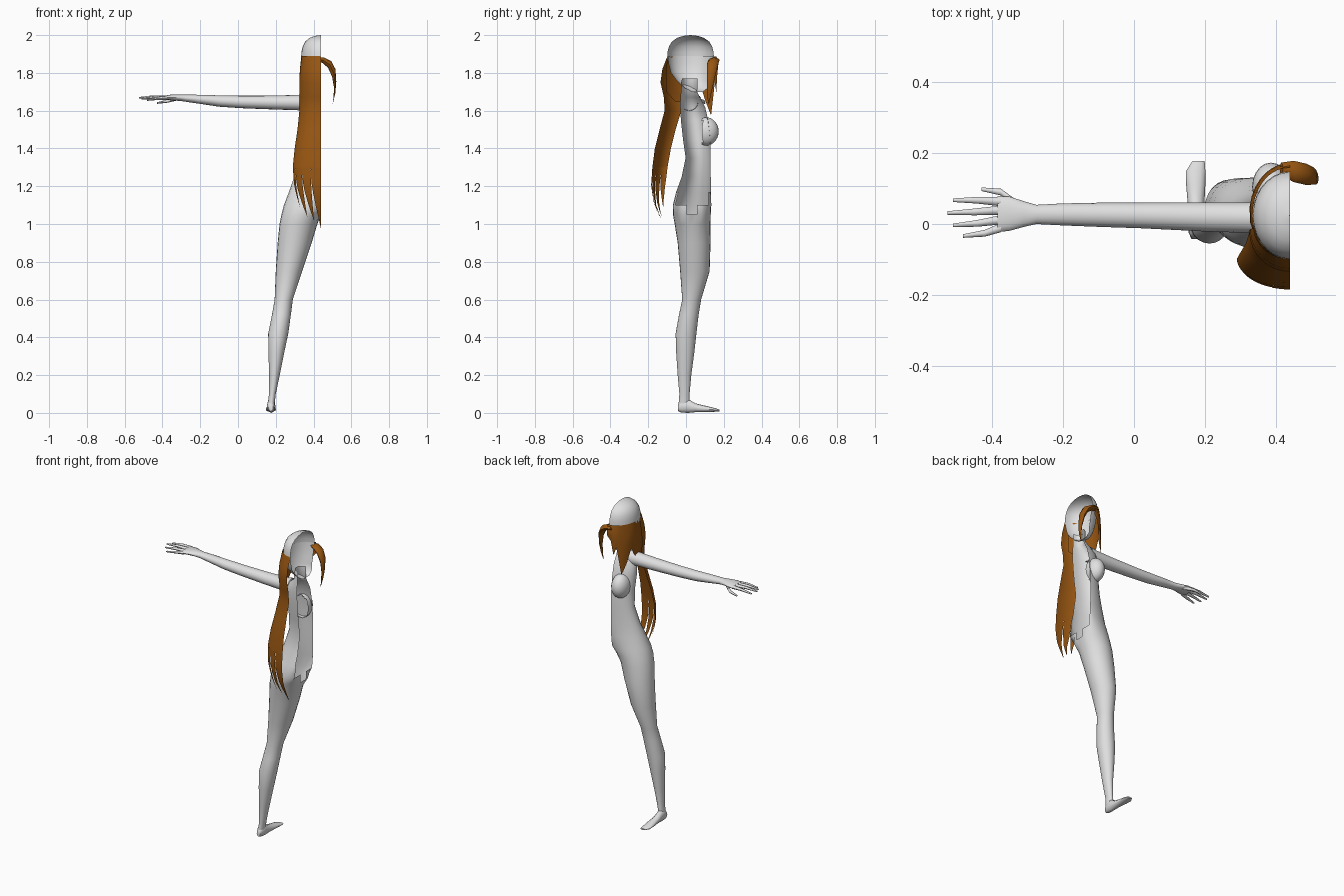
import bpy, bmesh, math
from mathutils import Vector

CUT = 0.44  # plane where the half figure ends


def material(name, rgb):
    m = bpy.data.materials.new(name)
    m.diffuse_color = (*rgb, 1)
    return m


SKIN = material("pale_grey", (0.75, 0.75, 0.75))
HAIR = material("brown", (0.31, 0.092, 0.006))


def finish(name, bm, mat, cut=False):
    if cut:  # flatten onto the cut plane, then open the shell there
        for v in bm.verts:
            v.co.x = min(v.co.x, CUT)
        flat = [f for f in bm.faces if all(v.co.x > CUT - 1e-5 for v in f.verts)]
        bmesh.ops.delete(bm, geom=flat, context='FACES')
        bmesh.ops.remove_doubles(bm, verts=bm.verts[:], dist=0.0002)
    bmesh.ops.recalc_face_normals(bm, faces=bm.faces[:])
    me = bpy.data.meshes.new(name)
    bm.to_mesh(me)
    bm.free()
    me.materials.append(mat)
    ob = bpy.data.objects.new(name, me)
    bpy.context.collection.objects.link(ob)
    bpy.context.view_layer.objects.active = ob
    ob.select_set(True)
    bpy.ops.object.shade_smooth_by_angle(angle=math.radians(50))
    ob.select_set(False)
    return ob


def loft(name, rings, mat, n=16, caps=(False, False), cut=False):
    """Skin elliptical rings given as (centre, half axis, half axis)."""
    bm = bmesh.new()
    rows = []
    for c, u, v in rings:
        c, u, v = Vector(c), Vector(u), Vector(v)
        rows.append([bm.verts.new(c + u * math.cos(2 * math.pi * i / n) + v * math.sin(2 * math.pi * i / n))
                     for i in range(n)])
    for a, b in zip(rows, rows[1:]):
        for i in range(n):
            j = (i + 1) % n
            bm.faces.new((a[i], a[j], b[j], b[i]))
    for on, row in zip(caps, (rows[0], rows[-1])):
        if on:
            bm.faces.new(row)
    return finish(name, bm, mat, cut)


def upright(table):
    return [((cx, cy, z), (rx, 0, 0), (0, ry, 0)) for z, cx, cy, rx, ry in table]


def sheet(name, rows, mat):
    bm = bmesh.new()
    vs = [[bm.verts.new(p) for p in r] for r in rows]
    for a, b in zip(vs, vs[1:]):
        for i in range(len(a) - 1):
            bm.faces.new((a[i], a[i + 1], b[i + 1], b[i]))
    return finish(name, bm, mat)


# Leg and half torso in one skin: z, centre x, centre y, half width, half depth
loft("body", upright([
    (0.05, .176, -.010, .018, .029), (0.10, .182, -.008, .018, .027),
    (0.20, .193, -.008, .028, .036), (0.32, .203, -.004, .042, .048),
    (0.42, .213, .000, .053, .055), (0.52, .230, .015, .050, .052),
    (0.60, .242, .030, .048, .050), (0.75, .270, .047, .070, .078),
    (0.90, .300, .043, .090, .087), (1.00, .320, .035, .100, .095),
    (1.05, .342, .031, .112, .100), (1.10, .378, .032, .135, .102),
    (1.17, .418, .040, .148, .092), (1.25, .440, .054, .142, .077),
    (1.35, .440, .064, .113, .066), (1.45, .440, .056, .107, .072),
    (1.55, .440, .045, .115, .072), (1.62, .440, .035, .111, .066),
    (1.67, .440, .022, .085, .052), (1.70, .440, .016, .048, .043),
    (1.77, .440, .020, .042, .042)]), SKIN, 24, cut=True)

# Breast, only the part standing out of the chest
bm = bmesh.new()
bmesh.ops.create_uvsphere(bm, u_segments=20, v_segments=14, radius=1)
for v in bm.verts:
    v.co = Vector((.386 + v.co.x * .053, .105 + v.co.y * .068, 1.49 + v.co.z * .075))
bmesh.ops.delete(bm, geom=[v for v in bm.verts if v.co.y < .08], context='VERTS')
finish("breast", bm, SKIN)

# Foot, heel to toe
loft("foot", [((x, y, (t + b) / 2), (w, 0, 0), (0, 0, (t - b) / 2)) for y, x, w, t, b in [
    (-.042, .174, .012, .045, .010), (-.025, .174, .020, .070, .002),
    (.010, .176, .022, .075, .000), (.050, .175, .023, .050, .004),
    (.110, .174, .027, .036, .005), (.150, .174, .027, .026, .006),
    (.178, .182, .017, .018, .008)]], SKIN, 12, (True, True))

# Arm, wrist and palm
loft("arm", [((x, cy, cz), (0, ry, 0), (0, 0, rz)) for x, cy, cz, ry, rz in [
    (.370, .018, 1.645, .046, .046), (.320, .018, 1.643, .043, .041),
    (.200, .020, 1.643, .041, .037), (.020, .024, 1.646, .036, .033),
    (-.100, .026, 1.651, .034, .030), (-.200, .027, 1.660, .031, .024),
    (-.275, .027, 1.666, .027, .019), (-.310, .028, 1.669, .036, .017),
    (-.350, .029, 1.670, .048, .016), (-.385, .028, 1.669, .051, .011)]],
    SKIN, 16, (False, True))

# Fingers: path points with the thickness at each
fingers = {
    "index_finger": [(-.375, .063, 1.669), (-.44, .067, 1.670), (-.510, .067, 1.663)],
    "middle_finger": [(-.375, .039, 1.670), (-.45, .034, 1.673), (-.525, .031, 1.668)],
    "ring_finger": [(-.375, .012, 1.669), (-.44, .002, 1.670), (-.510, -.004, 1.663)],
    "little_finger": [(-.375, -.010, 1.667), (-.42, -.026, 1.665), (-.482, -.034, 1.656)],
    "thumb": [(-.325, .050, 1.664), (-.375, .090, 1.650), (-.430, .098, 1.640)],
}
for name, path in fingers.items():
    loft(name, [(p, (0, r, 0), (0, 0, r * .85)) for p, r in zip(path, (.013, .0095, .005))],
         SKIN, 8, (True, True))

# Half head, open at the cut plane
loft("head", upright([(1.70, .44, .060, .012, .030), (1.72, .44, .055, .045, .062),
                      (1.76, .44, .035, .074, .085), (1.80, .44, .024, .090, .104),
                      (1.85, .44, .022, .098, .115), (1.89, .44, .022, .099, .118)]),
     SKIN, 24, (True, False), cut=True)

# Smooth crown
loft("crown", upright([(z, .44, .024, .106 * s, .124 * s) for z, s in [
    (1.87, 1), (1.91, .985), (1.94, .92), (1.965, .80), (1.985, .58), (1.996, .3), (2.0, .02)]]),
    SKIN, 28, cut=True)


# Long back hair: z, outer edge x, outer edge y, middle y
BACK = [(1.89, .338, -.010, -.098), (1.82, .328, -.015, -.125), (1.75, .325, -.020, -.135),
        (1.67, .326, -.015, -.117), (1.60, .325, -.025, -.113), (1.50, .315, -.055, -.140),
        (1.40, .300, -.080, -.165), (1.30, .290, -.098, -.178), (1.20, .298, -.108, -.185),
        (1.10, .322, -.110, -.168), (0.97, .360, -.098, -.108)]


def back_point(z, u):
    for a, b in zip(BACK, BACK[1:]):
        if b[0] <= z <= a[0]:
            t = (a[0] - z) / (a[0] - b[0])
            xe, ye, yc = (p + (q - p) * t for p, q in zip(a[1:], b[1:]))
            ang = u * math.pi / 2
            return (CUT - (CUT - xe) * math.sin(ang), ye + (yc - ye) * math.cos(ang), z)


sheet("back_hair", [[back_point(r[0], i / 12) for i in range(13)] for r in BACK[:8]], HAIR)

# Pointed ends of the back hair: side range, tip position and tip height
for k, (u0, u1, tip, zt) in enumerate([(0, .24, 0, .975), (.24, .48, .26, 1.02),
                                       (.48, .74, .52, 1.04), (.74, 1, .86, 1.09)]):
    rows = []
    for i in range(8):
        t = i / 7
        s = t ** 2.2 * .97
        a, b = u0 + (tip - u0) * s, u1 + (tip - u1) * s
        rows.append([back_point(1.30 + (zt - 1.30) * t, a + (b - a) * j / 4) for j in range(5)])
    sheet("back_hair_end_%d" % (k + 1), rows, HAIR)

# Hair round the side and brow, hem height by angle (back to front)
HEM = [(-75, 1.70), (-40, 1.65), (-10, 1.64), (8, 1.68), (20, 1.73), (32, 1.65), (42, 1.60),
       (48, 1.575), (56, 1.68), (62, 1.75), (70, 1.70), (78, 1.79), (90, 1.82)]
rows = []
for t in (0, .12, .3, .5, .75, 1):
    row = []
    for deg, hem in HEM:
        a = math.radians(deg)
        k = .94 + .09 * math.sin(math.pi * min(1, t * 1.2) * .75)
        row.append((CUT - .112 * k * math.cos(a), .030 + .138 * k * math.sin(a),
                    1.888 + (hem - 1.888) * t))
    rows.append(row)
sheet("side_hair", rows, HAIR)

# Curved lock sweeping across the brow
loft("brow_lock", [((x, y, z), (0, w, 0), (h * .45, 0, h)) for x, y, z, w, h in [
    (.415, .155, 1.870, .018, .010), (.450, .148, 1.868, .030, .013), (.485, .140, 1.845, .030, .018),
    (.507, .135, 1.800, .024, .020), (.514, .128, 1.740, .017, .014),
    (.511, .122, 1.685, .010, .010), (.502, .120, 1.638, .002, .002)]], HAIR, 8, (True, True))
